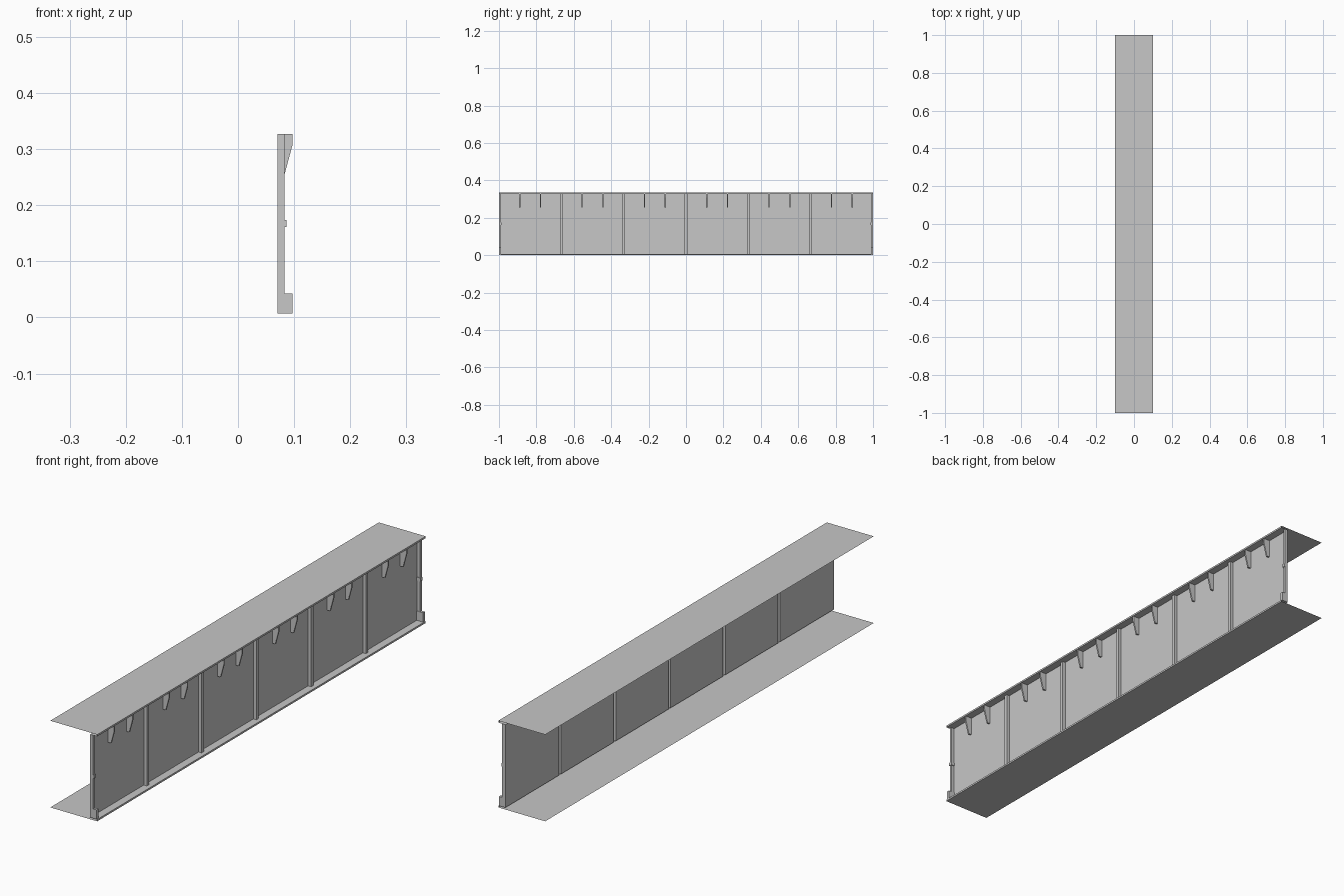
import bpy

if "Cube" in bpy.data.objects:
    bpy.data.objects.remove(bpy.data.objects["Cube"], do_unlink=True)

grey = bpy.data.materials.new("steel grey")
COLOR = (0.57, 0.57, 0.57, 1)
grey.diffuse_color = COLOR
grey.use_nodes = True
grey.node_tree.nodes["Principled BSDF"].inputs["Base Color"].default_value = COLOR

WEB, RIB, LIP, EDGE = 0.07, 0.083, 0.097, 0.1   # x of web, rib front, gusset front, flange edge
HEIGHT, FOLD = 0.334, 0.007
TOP = HEIGHT - FOLD


def make(name, verts, faces):
    mesh = bpy.data.meshes.new(name)
    mesh.from_pydata(verts, [], faces)
    mesh.materials.append(grey)
    obj = bpy.data.objects.new(name, mesh)
    bpy.context.collection.objects.link(obj)
    return obj


def sheet(name, start, end):
    """Thin open sheet swept between two matching paths."""
    n = len(start)
    return make(name, start + end, [(i, i + 1, n + i + 1, n + i) for i in range(n - 1)])


def prism(name, outline, y0, y1):
    """Closed solid from an x-z outline, extruded along y."""
    n = len(outline)
    verts = [(x, y, z) for y in (y0, y1) for x, z in outline]
    sides = [(i, (i + 1) % n, n + (i + 1) % n, n + i) for i in range(n)]
    return make(name, verts, [tuple(reversed(range(n))), tuple(range(n, 2 * n))] + sides)


def box(name, x0, x1, y0, y1, z0, z1):
    return prism(name, [(x0, z0), (x1, z0), (x1, z1), (x0, z1)], y0, y1)


# Flanges: wide sheets folded back to the web along the outer edge
for name, outer, inner in (("bottom_flange", 0, FOLD), ("top_flange", HEIGHT, TOP)):
    path = [(-EDGE, outer), (EDGE, outer), (EDGE, inner), (WEB, inner)]
    if name == "top_flange":
        path.reverse()
    sheet(name, [(x, 1, z) for x, z in path], [(x, -1, z) for x, z in path])

# Web: one sheet with pressed vertical ribs, hollow at the back
plan = [(WEB, -1)]
half = 0.0067
for k in range(-2, 3):
    y = k / 3
    plan += [(WEB, y - half), (RIB, y - half), (RIB, y + half), (WEB, y + half)]
plan.append((WEB, 1))
sheet("ribbed_web", [(x, y, FOLD) for x, y in plan], [(x, y, TOP) for x, y in plan])

# Gussets: tapered plates below the top flange, two per bay
taper = [(WEB + 0.0005, 0.255), (RIB, 0.255), (LIP, 0.307), (LIP, TOP), (WEB + 0.0005, TOP)]
for k in range(-8, 9):
    if k % 3:
        prism("gusset", taper, k / 9 - 0.003, k / 9 + 0.003)

# End posts, each with a foot block and a small catch
for side, s in (("front", -1), ("back", 1)):
    def end_box(part, x0, x1, depth, z0, z1):
        y0, y1 = sorted((s, s * (1 - depth)))
        box(side + part, x0, x1, y0, y1, z0, z1)
    end_box("_post", WEB, RIB, 0.01, 0.043, TOP)
    end_box("_foot", WEB, LIP, 0.012, FOLD, 0.043)
    end_box("_catch", WEB, 0.086, 0.013, 0.161, 0.174)
